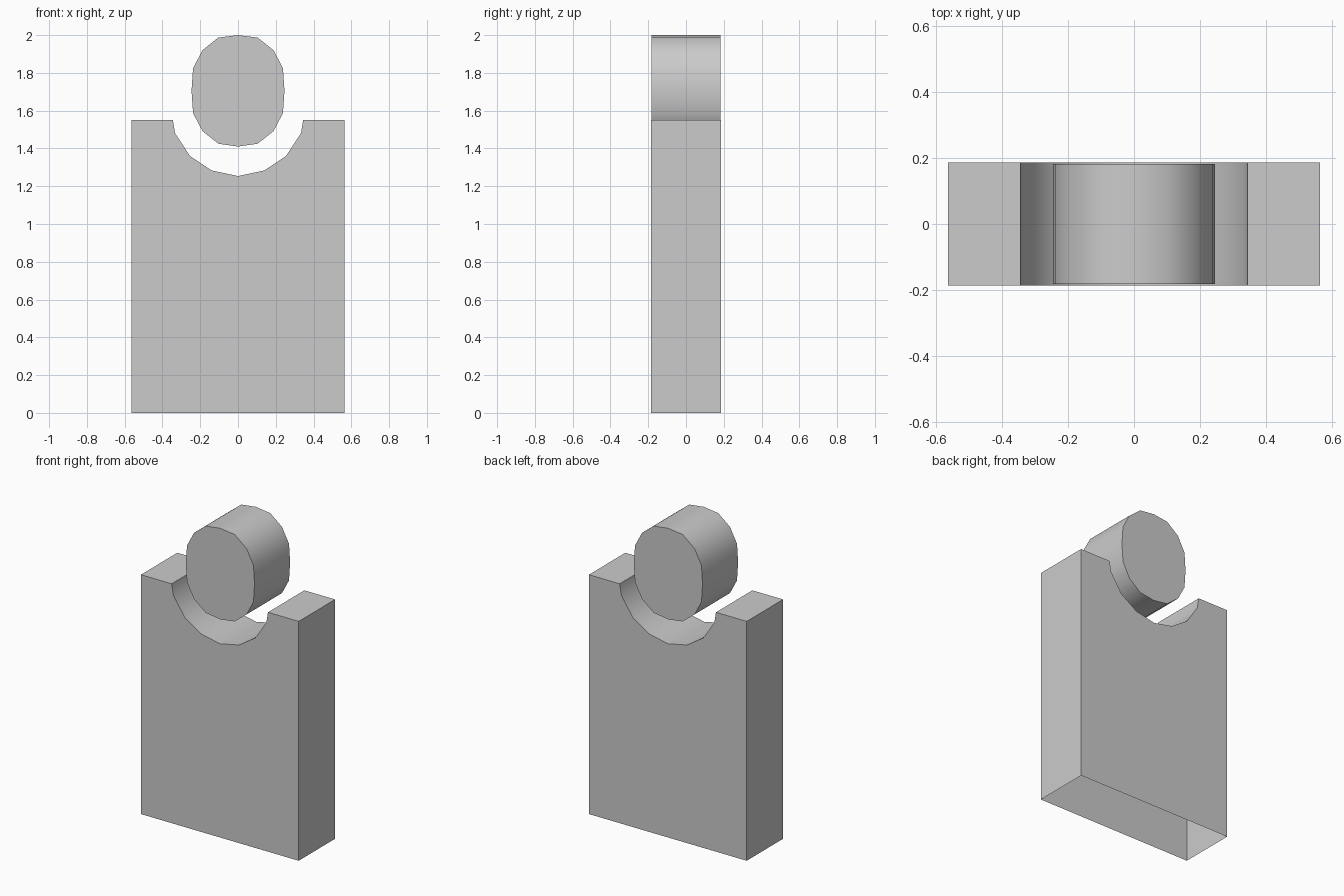
import bpy
import bmesh
import math

if "Cube" in bpy.data.objects:
    bpy.data.objects.remove(bpy.data.objects["Cube"])


def mirrored_prism(name, right_half, half_depth, open_bottom=False):
    """Extrude an x-mirrored front profile along y; right_half runs bottom to top."""
    left_half = [(-x, z) for x, z in reversed(right_half) if x > 0]
    profile = right_half + left_half
    bm = bmesh.new()
    front = [bm.verts.new((x, -half_depth, z)) for x, z in profile]
    back = [bm.verts.new((x, half_depth, z)) for x, z in profile]
    bm.faces.new(front)
    bm.faces.new(back[::-1])
    count = len(profile)
    # the closing segment of the profile is the underside
    for i in range(count - 1 if open_bottom else count):
        j = (i + 1) % count
        bm.faces.new((front[j], front[i], back[i], back[j]))
    mesh = bpy.data.meshes.new(name)
    bm.to_mesh(mesh)
    bm.free()
    obj = bpy.data.objects.new(name, mesh)
    bpy.context.collection.objects.link(obj)
    bpy.ops.object.select_all(action='DESELECT')
    obj.select_set(True)
    bpy.context.view_layer.objects.active = obj
    bpy.ops.object.shade_smooth_by_angle(angle=math.radians(40))
    return obj


# Block with a round notch in its top, hollow and open underneath
mirrored_prism("notched_body", [
    (0.565, 0.0), (0.565, 1.55), (0.345, 1.55), (0.333, 1.48),
    (0.254, 1.36), (0.138, 1.283), (0.0, 1.254),
], 0.186, open_bottom=True)

# Sixteen-sided oval head floating above the notch
mirrored_prism("oval_head", [
    (0.0, 1.41), (0.104, 1.425), (0.188, 1.492), (0.238, 1.587),
    (0.246, 1.706), (0.238, 1.825), (0.188, 1.92), (0.104, 1.987), (0.0, 2.0),
], 0.182)
